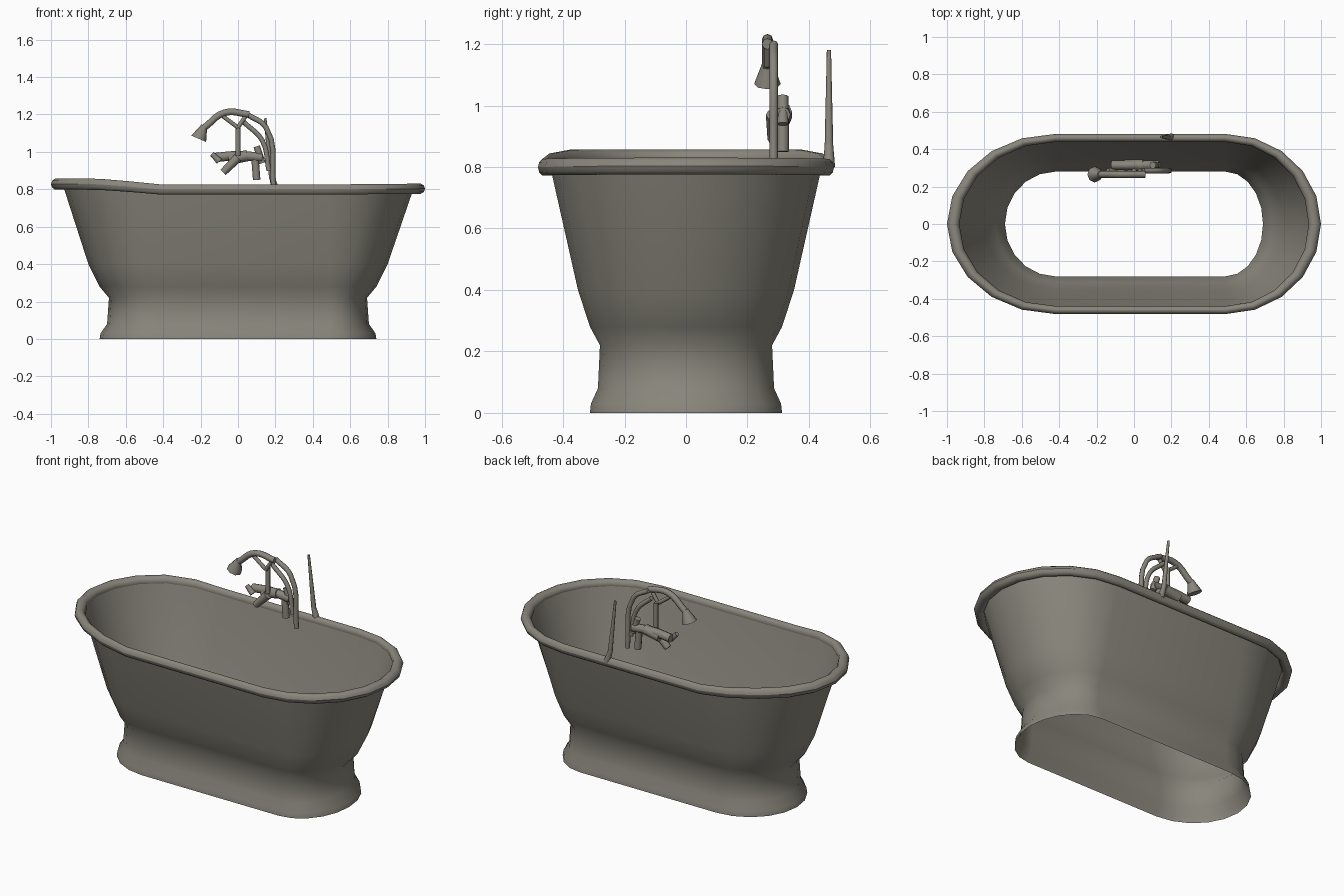
import bpy, bmesh
from math import sin, cos, pi, radians

if "Cube" in bpy.data.objects:
    bpy.data.objects.remove(bpy.data.objects["Cube"])

colour = (0.25, 0.24, 0.2, 1)
warm_grey = bpy.data.materials.new("warm_grey")
warm_grey.use_nodes = True
warm_grey.diffuse_color = colour
warm_grey.node_tree.nodes["Principled BSDF"].inputs["Base Color"].default_value = colour


def finish(name, data):
    """Link the part as a mesh, colour it and smooth its shading."""
    part = bpy.data.objects.new(name, data)
    bpy.context.collection.objects.link(part)
    bpy.ops.object.select_all(action='DESELECT')
    part.select_set(True)
    bpy.context.view_layer.objects.active = part
    if part.type == 'CURVE':
        bpy.ops.object.convert(target='MESH')
        part = bpy.context.object
    part.data.materials.clear()
    part.data.materials.append(warm_grey)
    bpy.ops.object.shade_smooth_by_angle(angle=radians(50))


def raise_end(x, z):
    """Height of a point once the right end of the basin sweeps upwards."""
    blend = min(1, max(0, -2 * x - 0.6))
    sweep = blend * blend * (3 - 2 * blend)
    return z + max(0, z - 0.5) * (sweep + max(0, x) / 4) / 9


def oval(half_length, z, steps=10):
    """Outline with two straight sides and two rounded ends."""
    half_width = 0.28 + (half_length - 0.69) * 0.65
    outline = []
    for centre, start in ((0.49, -pi / 2), (-0.42, pi / 2)):
        bulge = half_length - abs(centre)
        for step in range(steps + 1):
            angle = start + pi * step / steps
            x = centre + bulge * cos(angle)
            outline.append((x, half_width * sin(angle), raise_end(x, z)))
    return outline


def loft(name, profile):
    """Skin a stack of ovals given as (half length, height)."""
    bm = bmesh.new()
    rings = []
    for half_length, z in profile:
        rings.append([bm.verts.new(point) for point in oval(half_length, z)])
    for lower, upper in zip(rings, rings[1:]):
        for i in range(len(lower)):
            bm.faces.new((lower[i - 1], lower[i], upper[i], upper[i - 1]))
    mesh = bpy.data.meshes.new(name)
    bm.to_mesh(mesh)
    bm.free()
    finish(name, mesh)


def tube(name, path, depth, radius, tip=None):
    """Round tube along (x, z) points at one depth, tapering to its tip."""
    tip = tip or radius
    curve = bpy.data.curves.new(name, 'CURVE')
    curve.dimensions = '3D'
    curve.bevel_depth = 1
    curve.bevel_resolution = 2
    curve.resolution_u = 5
    curve.use_fill_caps = True
    spline = curve.splines.new('BEZIER')
    last = len(path) - 1
    spline.bezier_points.add(last)
    for i, (x, z) in enumerate(path):
        point = spline.bezier_points[i]
        point.co = (x, depth, z)
        point.radius = radius + (tip - radius) * i / last
        point.handle_left_type = point.handle_right_type = 'AUTO'
    finish(name, curve)


# Open shell: flared foot, pedestal and sloping basin
loft("pedestal_and_basin", [
    (0.74, 0), (0.735, 0.03), (0.7, 0.08), (0.69, 0.22),
    (0.74, 0.28), (0.8, 0.4), (0.94, 0.8)])

# Rolled rim: an oval bead around the top of the basin
bead_sides = 10
bead = [2 * pi * i / bead_sides for i in range(bead_sides + 1)]
loft("rolled_rim", [(0.967 + cos(t) * 0.033, 0.795 + sin(t) * 0.028) for t in bead])

# Thin pipe standing on the back rim
back_rim = 0.465
tube("back_pipe_foot", [(0.2, 0.8), (0.18, 0.87)], back_rim, 0.02, 0.014)
tube("back_pipe", [(0.18, 0.86), (0.145, 1.18)], back_rim, 0.014, 0.007)

# Hose and handset sweeping over to the bell-shaped shower head
front = 0.265
middle = 0.285
back = 0.315
tube("shower_hose", [(0.19, 0.82), (0.15, 1.13), (0.05, 1.2)], middle, 0.014)
tube("handset", [(0.06, 1.2), (-0.07, 1.21), (-0.18, 1.13)], front, 0.018)
tube("shower_head", [(-0.18, 1.14), (-0.21, 1.07)], front, 0.017, 0.043)

# Cradle carrying the handset, and the riser beside it
tube("cradle_post", [(0, 0.98), (0, 1.14)], middle, 0.013)
for name, reach in (("right_cradle_arm", -0.08), ("left_cradle_arm", 0.04)):
    tube(name, [(0, 1.13), (reach, 1.19)], front, 0.011)
tube("riser", [(0.03, 1.16), (0.13, 1.06), (0.165, 0.9)], middle, 0.013)

# Mixer tap: body, spout, inlet and two handles
tube("mixer_body", [(-0.12, 0.97), (0, 0.98), (0.13, 0.97)], back, 0.025)
tube("mixer_valve", [(-0.05, 0.96), (0.05, 0.98)], back, 0.03)
tube("spout", [(0, 0.97), (-0.08, 0.89)], middle, 0.025, 0.02)
tube("inlet", [(0.09, 0.98), (0.1, 0.85)], back, 0.02)
tube("right_handle", [(-0.14, 0.99), (-0.1, 0.95)], middle, 0.013, 0.018)
tube("left_handle", [(0.1, 1.03), (0.13, 0.94)], back, 0.018)
